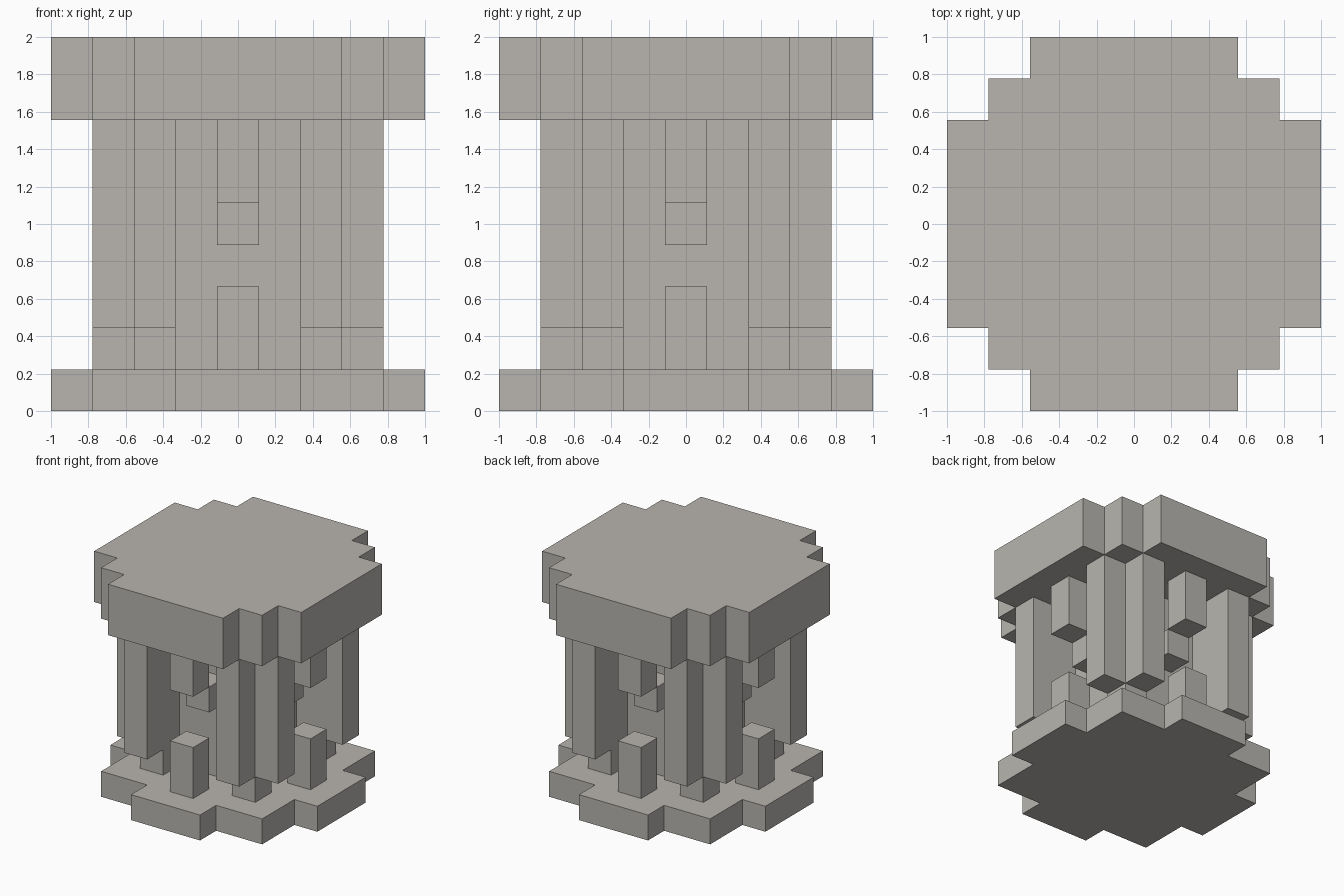
import bpy
import bmesh
from mathutils import Matrix
from math import radians

UNIT = 2 / 9  # the model sits on a nine-step block grid

cube = bpy.data.objects.get("Cube")
if cube:
    bpy.data.objects.remove(cube, do_unlink=True)

stone = bpy.data.materials.new("warm_grey_stone")
stone.use_nodes = True
colour = (0.48, 0.46, 0.43, 1)
stone.diffuse_color = colour
stone.node_tree.nodes["Principled BSDF"].inputs["Base Color"].default_value = colour


def prism(name, outline, bottom, top, turn=0):
    """Extrude a plan outline (grid units) from bottom to top."""
    bm = bmesh.new()
    face = bm.faces.new([bm.verts.new((x, y, bottom)) for x, y in outline])
    extruded = bmesh.ops.extrude_face_region(bm, geom=[face], use_keep_orig=True)
    new_verts = [v for v in extruded["geom"] if isinstance(v, bmesh.types.BMVert)]
    bmesh.ops.translate(bm, verts=new_verts, vec=(0, 0, top - bottom))
    bmesh.ops.recalc_face_normals(bm, faces=bm.faces)
    bm.transform(Matrix.Rotation(radians(turn), 4, "Z") @ Matrix.Scale(UNIT, 4))
    mesh = bpy.data.meshes.new(name)
    bm.to_mesh(mesh)
    bm.free()
    mesh.materials.append(stone)
    obj = bpy.data.objects.new(name, mesh)
    bpy.context.collection.objects.link(obj)
    return obj


def square(x, y, half):
    return [(x - half, y - half), (x + half, y - half),
            (x + half, y + half), (x - half, y + half)]


def four_fold(quarter):
    """Repeat a quarter outline around the centre."""
    points = []
    for _ in range(4):
        points += quarter
        quarter = [(-y, x) for x, y in quarter]
    return points


# Stepped base, cap and solid core
prism("base", four_fold([(4.5, -1.5), (4.5, 1.5), (3.5, 1.5), (3.5, 3.5), (1.5, 3.5)]), 0, 1)
prism("cap", four_fold([(4.5, -2.5), (4.5, 2.5), (3.5, 2.5), (3.5, 3.5), (2.5, 3.5)]), 7, 9)
prism("core", square(0, 0, 1.5), 1, 7)

# Corner columns and side blocks, repeated on all four sides
corner = [(1.5, 1.5), (3.5, 1.5), (3.5, 2.5), (2.5, 2.5), (2.5, 3.5), (1.5, 3.5)]
places = {"front": 0, "right": 90, "back": 180, "left": 270}
places = {"front": 0, "left": 90, "back": 180, "right": 270}
for side, turn in places.items():
    prism(f"{side}_corner_column", corner, 2, 7, turn)
    prism(f"{side}_column_foot", square(2, 2, 0.5), 1, 2, turn)
    prism(f"{side}_floor_post", square(0, -3, 0.5), 1, 3, turn)
    prism(f"{side}_hanging_post", square(0, -3, 0.5), 5, 7, turn)
    prism(f"{side}_core_stud", square(0, -2, 0.5), 4, 5, turn)
